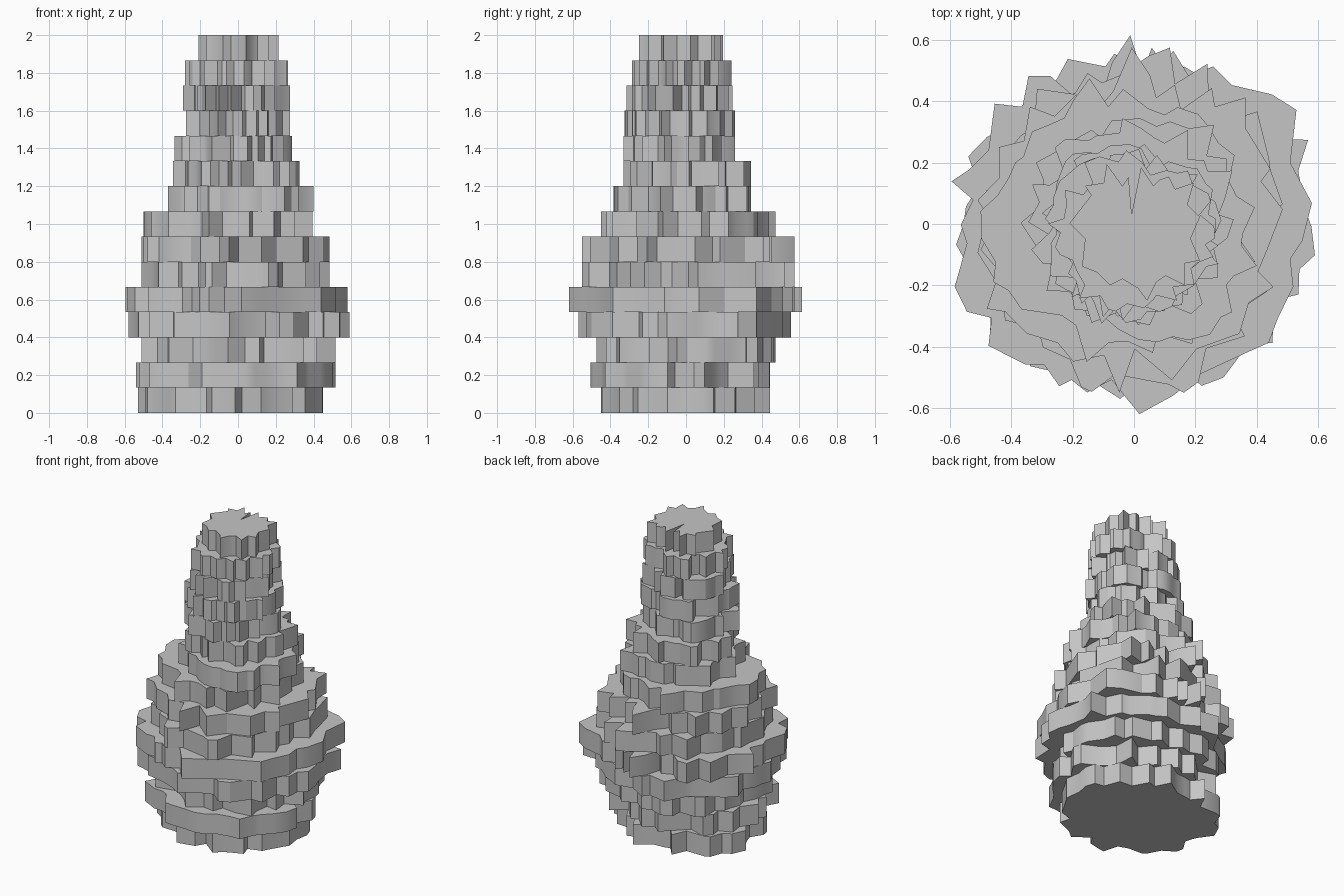
import bpy, bmesh, math, random
from mathutils import Vector

if "Cube" in bpy.data.objects:
    bpy.data.objects.remove(bpy.data.objects["Cube"], do_unlink=True)

random.seed(5)
TIER_COUNT = 15
TIER_HEIGHT = 2 / TIER_COUNT

stone = bpy.data.materials.new("plain grey")
stone.use_nodes = True
grey = (0.56, 0.56, 0.56, 1)
stone.diffuse_color = grey
stone.node_tree.nodes["Principled BSDF"].inputs["Base Color"].default_value = grey

# Reach of each tier in hundredths: left, right, front, back
reaches = [
    (53, 45, 45, 44.5), (54, 51.5, 50.5, 44.5), (51, 51.5, 47.5, 47.5),
    (58, 59, 57, 55.5), (59.5, 58, 62, 61.5), (51, 48.5, 55, 57.5),
    (51, 48.5, 55, 57.5), (50, 39.5, 45, 47.5), (37, 40, 38.5, 34.5),
    (34.5, 32.5, 33, 34.5), (33.5, 28.5, 33, 26), (27.5, 27.5, 32.5, 26),
    (29, 27.5, 31.5, 24.5), (28, 26.5, 28.5, 24), (21, 21.5, 25, 19.5)]

# Outlines of the distinctive tiers in hundredths, anticlockwise
belly_outline = [
    (58, 7), (51, 20), (53, 37), (45, 42), (32, 45), (26, 51), (18, 48),
    (13, 56), (10, 52), (6, 57), (3, 49), (-1, 61), (-7, 52), (-10, 42),
    (-13, 45), (-20, 42), (-27, 48), (-34, 48), (-36, 38), (-45, 39),
    (-47, 24), (-53, 18), (-59, 14), (-52, 8), (-56, 0), (-54, -6),
    (-58, -20), (-54, -28), (-46, -30), (-47, -39), (-35, -45), (-29, -45),
    (-24, -52), (-20, -50), (-15, -54), (-7, -50), (2, -61), (13, -55),
    (22, -48), (35, -42), (44, -38), (47, -30), (52, -20), (51, -11), (55, -5)]
shoulder_outline = [
    (48, 5), (41, 14), (44, 18), (36, 31), (36, 41), (26, 38), (25, 44),
    (15, 37), (13, 45), (7, 41), (5, 48), (-1, 57), (-7, 43), (-13, 36),
    (-19, 42), (-26, 35), (-34, 38), (-36, 27), (-44, 25), (-44, 15),
    (-51, 8), (-46, 0), (-50, -8), (-44, -15), (-48, -27), (-42, -28),
    (-35, -35), (-25, -38), (-20, -44), (-10, -42), (-5, -54), (0, -40),
    (12, -50), (20, -40), (34, -35), (37, -25), (45, -20), (40, -15), (43, -8)]
crown_outline = [
    (21, 2), (17, 6), (19, 13), (13, 11), (11, 15), (8, 14), (6, 12),
    (2, 18), (-1, 3), (-2, 15), (-4, 12), (-9, 19), (-10, 13), (-16, 12),
    (-14, 9), (-21, 0), (-16, -5), (-17, -14), (-12, -16), (-8, -20),
    (-4, -18), (1, -21), (4, -25), (7, -19), (10, -17), (16, -20),
    (16, -13), (21, -12), (18, -5)]
outlines = {4: belly_outline, 6: shoulder_outline, 14: crown_outline}


def jagged_ring(sides, mean):
    """Uneven ring with sharp teeth."""
    ring = []
    for i in range(sides):
        angle = math.tau * (i + random.uniform(-0.4, 0.4)) / sides
        radius = mean + random.uniform(-1, 1) * (0.08 * mean + 0.022)
        ring.append(Vector((radius * math.cos(angle), radius * math.sin(angle), 0)))
    return ring


def fit_ring(ring, reach):
    """Stretch the ring to the given reach on each axis."""
    left, right, front, back = (value / 100 for value in reach)
    for axis, low, high in ((0, -left, right), (1, -front, back)):
        least = min(p[axis] for p in ring)
        most = max(p[axis] for p in ring)
        for p in ring:
            p[axis] = low + (p[axis] - least) * (high - low) / (most - least)
    return ring


def build_tier(name, ring, base):
    """Closed prism raised from a ring."""
    bm = bmesh.new()
    floor = bm.faces.new([bm.verts.new((p.x, p.y, base)) for p in ring])
    raised = bmesh.ops.extrude_face_region(bm, geom=[floor], use_keep_orig=True)
    tops = [v for v in raised["geom"] if isinstance(v, bmesh.types.BMVert)]
    bmesh.ops.translate(bm, verts=tops, vec=(0, 0, TIER_HEIGHT))
    bmesh.ops.recalc_face_normals(bm, faces=bm.faces)
    mesh = bpy.data.meshes.new(name)
    bm.to_mesh(mesh)
    bm.free()
    mesh.materials.append(stone)
    tier = bpy.data.objects.new(name, mesh)
    bpy.context.collection.objects.link(tier)
    tier.select_set(True)
    bpy.context.view_layer.objects.active = tier


bpy.ops.object.select_all(action='DESELECT')
for index, reach in enumerate(reaches):
    if index in outlines:
        ring = [Vector((x / 100, y / 100, 0)) for x, y in outlines[index]]
    else:
        ring = jagged_ring(42, sum(reach) / 400 * 0.9)
    build_tier("tier_%02d" % (index + 1), fit_ring(ring, reach), index * TIER_HEIGHT)

bpy.ops.object.shade_smooth_by_angle(angle=math.radians(30))
